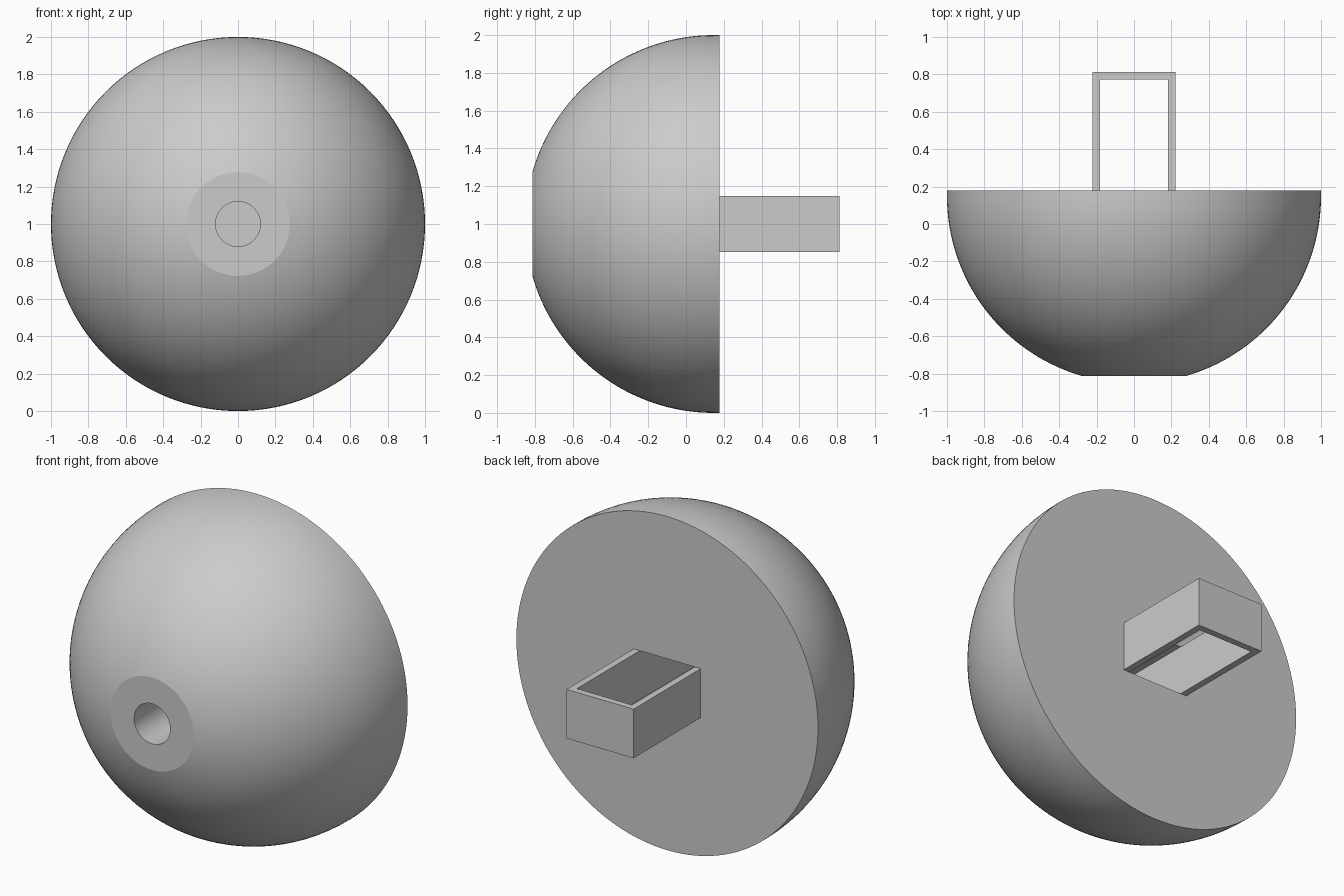
import bpy, bmesh, math

if "Cube" in bpy.data.objects:
    bpy.data.objects.remove(bpy.data.objects["Cube"])

grey = bpy.data.materials.new("plain grey")
grey.diffuse_color = (0.6, 0.6, 0.6, 1)
grey.use_nodes = True
grey.node_tree.nodes["Principled BSDF"].inputs["Base Color"].default_value = grey.diffuse_color

BACK, FRONT = 0.178, -0.813      # y of the flat back and the flat nose
SLOT_X, SLOT_Z = 0.182, 0.147    # half sizes of the slot


def add_mesh(name, bm):
    bmesh.ops.recalc_face_normals(bm, faces=bm.faces)
    me = bpy.data.meshes.new(name)
    bm.to_mesh(me)
    bm.free()
    ob = bpy.data.objects.new(name, me)
    bpy.context.collection.objects.link(ob)
    me.materials.append(grey)
    return ob


def lathe(name, profile, steps=128):
    """Revolve (radius, y) points about the front-back axis at z = 1, with flat caps."""
    bm = bmesh.new()
    rings = []
    for r, y in profile:
        rings.append([bm.verts.new((r * math.cos(a), y, 1 + r * math.sin(a)))
                      for a in (2 * math.pi * i / steps for i in range(steps))])
    for p, q in zip(rings, rings[1:]):
        for i in range(steps):
            j = (i + 1) % steps
            bm.faces.new((p[i], p[j], q[j], q[i]))
    bm.faces.new(rings[0])
    bm.faces.new(rings[-1])
    return add_mesh(name, bm)


def prism(name, outline, z0, z1):
    """Extrude an (x, y) outline upwards."""
    bm = bmesh.new()
    face = bm.faces.new([bm.verts.new((x, y, z0)) for x, y in outline])
    top = bmesh.ops.extrude_face_region(bm, geom=[face])["geom"]
    bmesh.ops.translate(bm, vec=(0, 0, z1 - z0),
                        verts=[v for v in top if isinstance(v, bmesh.types.BMVert)])
    return add_mesh(name, bm)


def cut(target, cutter):
    bpy.context.view_layer.objects.active = target
    mod = target.modifiers.new("cut", 'BOOLEAN')
    mod.operation, mod.solver, mod.object = 'DIFFERENCE', 'EXACT', cutter
    bpy.ops.object.modifier_apply(modifier=mod.name)
    bpy.data.objects.remove(cutter)


# Dome: short straight rim, round shell, flat nose
centre = 0.148
end = math.acos(0.277)
profile = [(1, BACK)] + [(math.cos(end * i / 36), centre - math.sin(end * i / 36))
                         for i in range(37)]
profile[-1] = (0.277, FRONT)
dome = lathe("dome", profile)

# Slot in the back and round bore from the nose into it
cut(dome, prism("slot_cutter", [(-SLOT_X, -0.4), (SLOT_X, -0.4), (SLOT_X, 0.4), (-SLOT_X, 0.4)],
                1 - SLOT_Z, 1 + SLOT_Z))
cut(dome, lathe("bore_cutter", [(0.12, -1), (0.12, -0.3)], 64))

# U-shaped strap behind the dome
w, y1, t = 0.222, 0.813, 0.04
strap = prism("strap", [(-w, BACK), (-w, y1), (w, y1), (w, BACK), (w - t, BACK),
                        (w - t, y1 - t), (t - w, y1 - t), (t - w, BACK)],
              1 - SLOT_Z, 1 + SLOT_Z)

# Smooth shell with crisp edges
bpy.ops.object.select_all(action='DESELECT')
dome.select_set(True)
bpy.context.view_layer.objects.active = dome
bpy.ops.object.shade_smooth_by_angle(angle=math.radians(10))
